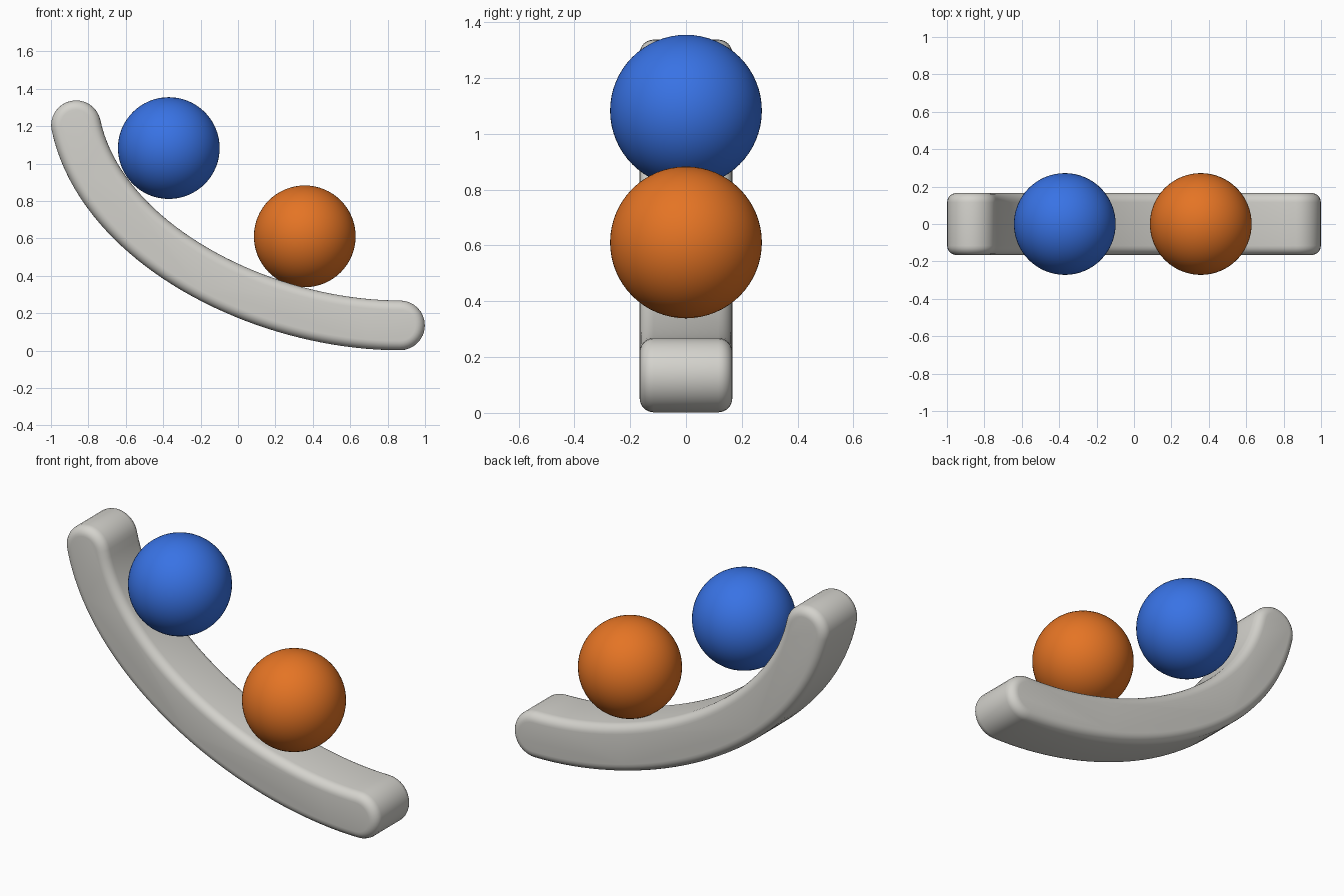
import bpy, bmesh, math
from mathutils import Vector

if "Cube" in bpy.data.objects:
    bpy.data.objects.remove(bpy.data.objects["Cube"])

HALF_THICK, HALF_WIDTH, RADIUS = 0.133, 0.166, 0.272


def material(name, rgb):
    m = bpy.data.materials.new(name)
    m.diffuse_color = (*rgb, 1)
    m.use_nodes = True
    m.node_tree.nodes["Principled BSDF"].inputs["Base Color"].default_value = m.diffuse_color
    return m


grey = material("warm grey", (0.66, 0.65, 0.61))
blue = material("blue", (0.04, 0.17, 0.78))
orange = material("orange", (0.78, 0.175, 0.018))

# Centre line of the ramp: steep at the left, level at the right
P = [Vector(p) for p in ((-0.866, 1.205), (-0.73, 0.57), (0.13, 0.135), (0.866, 0.135))]


def centre(t):
    s = 1 - t
    pos = P[0] * s**3 + P[1] * 3 * s * s * t + P[2] * 3 * s * t * t + P[3] * t**3
    tan = (P[1] - P[0]) * s * s + (P[2] - P[1]) * 2 * s * t + (P[3] - P[2]) * t * t
    return pos, tan.normalized()


def cap(t, start):
    # Semicircular end, swept clockwise around the end point
    pos, tan = centre(t)
    a0 = math.atan2(tan.y, tan.x) + start
    return [pos + HALF_THICK * Vector((math.cos(a0 - math.pi * i / 16),
                                       math.sin(a0 - math.pi * i / 16))) for i in range(1, 16)]


def side(sign, steps=40):
    pts = []
    for i in range(steps + 1):
        pos, tan = centre(i / steps)
        pts.append(pos + sign * HALF_THICK * Vector((-tan.y, tan.x)))
    return pts


# Ramp: outline extruded across the width, rims rounded
outline = side(1) + cap(1, math.pi / 2) + side(-1)[::-1] + cap(0, -math.pi / 2)
bm = bmesh.new()
face = bm.faces.new([bm.verts.new((p.x, -HALF_WIDTH, p.y)) for p in outline])
ext = bmesh.ops.extrude_face_region(bm, geom=[face])
bmesh.ops.translate(bm, vec=(0, 2 * HALF_WIDTH, 0),
                    verts=[g for g in ext["geom"] if isinstance(g, bmesh.types.BMVert)])
bmesh.ops.recalc_face_normals(bm, faces=bm.faces)
rims = [e for e in bm.edges if abs(e.verts[0].co.y - e.verts[1].co.y) < 1e-4]
bmesh.ops.bevel(bm, geom=rims, offset=0.05, offset_type='OFFSET', segments=6,
                profile=0.5, affect='EDGES', clamp_overlap=True)
mesh = bpy.data.meshes.new("curved_ramp")
bm.to_mesh(mesh)
bm.free()
ramp = bpy.data.objects.new("curved_ramp", mesh)
bpy.context.collection.objects.link(ramp)
mesh.materials.append(grey)
bpy.context.view_layer.objects.active = ramp
ramp.select_set(True)
bpy.ops.object.shade_smooth_by_angle(angle=math.radians(35))

# Balls resting on the ramp
for name, x, z, mat in (("upper_ball", -0.37, 1.083, blue), ("lower_ball", 0.357, 0.611, orange)):
    bpy.ops.mesh.primitive_uv_sphere_add(segments=64, ring_count=32, radius=RADIUS, location=(x, 0, z))
    ball = bpy.context.object
    ball.name = name
    ball.data.materials.append(mat)
    bpy.ops.object.shade_smooth()
